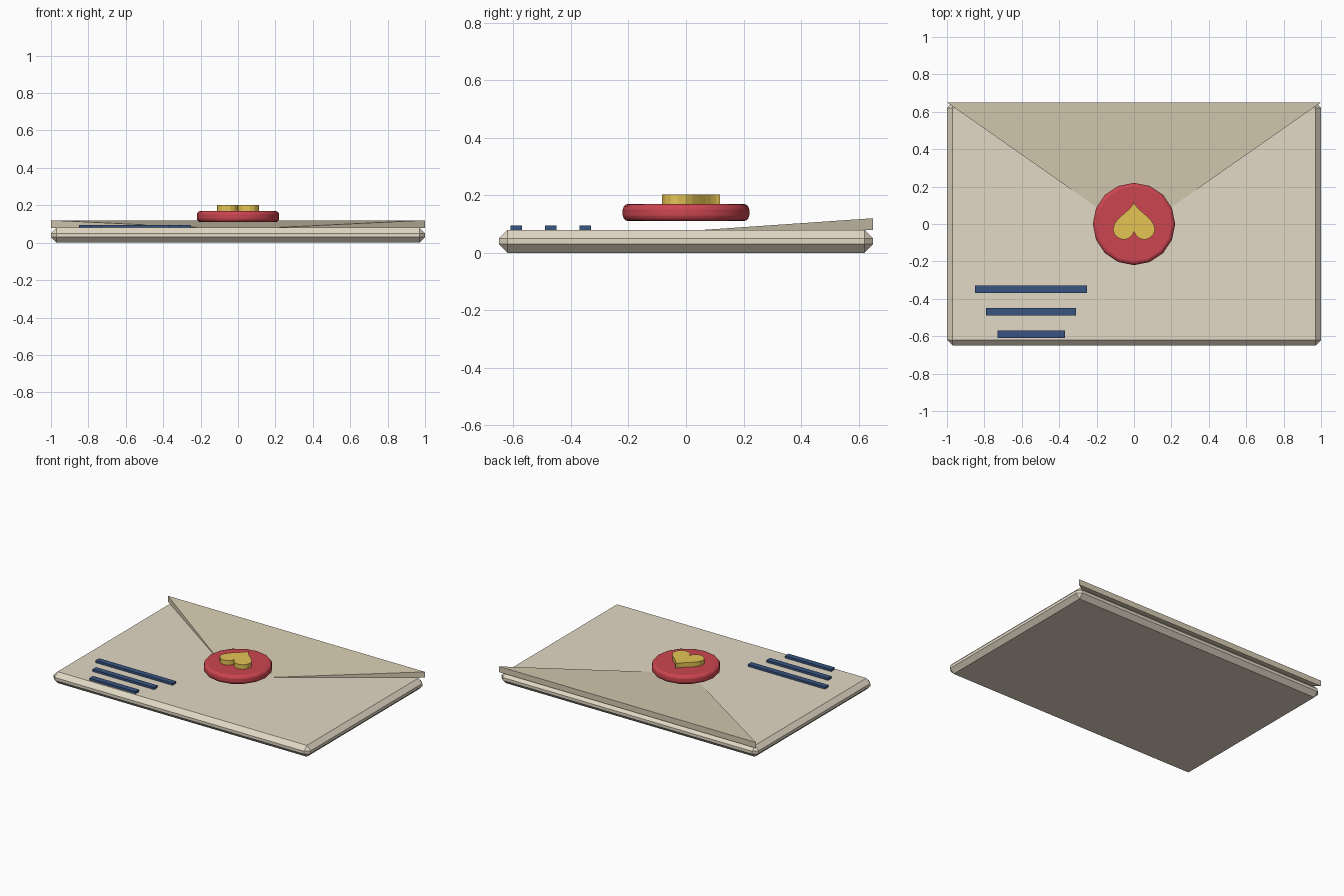
import bpy, bmesh
from math import sin, cos, pi, radians

if "Cube" in bpy.data.objects:
    bpy.data.objects.remove(bpy.data.objects["Cube"])


def material(name, rgb):
    m = bpy.data.materials.new(name)
    m.diffuse_color = (*rgb, 1)
    m.use_nodes = True
    m.node_tree.nodes["Principled BSDF"].inputs["Base Color"].default_value = m.diffuse_color
    return m


CREAM = material("cream_paper", (0.76, 0.69, 0.56))
TAN = material("tan_paper", (0.68, 0.60, 0.45))
RED = material("red_wax", (0.60, 0.06, 0.08))
GOLD = material("gold", (0.78, 0.55, 0.09))
INK = material("blue_ink", (0.04, 0.09, 0.22))


def box(name, center, size, mat):
    bpy.ops.mesh.primitive_cube_add(size=1, location=center)
    ob = bpy.context.object
    ob.name = name
    ob.scale = size
    bpy.ops.object.transform_apply(location=False, rotation=False, scale=True)
    ob.data.materials.append(mat)
    return ob


def bevel(ob, width, segments):
    mod = ob.modifiers.new("bevel", "BEVEL")
    mod.width = width
    mod.segments = segments
    mod.limit_method = 'ANGLE'
    mod.angle_limit = radians(40)


def prism(name, points, thickness, mat):
    # extrude a top outline straight down
    bm = bmesh.new()
    face = bm.faces.new([bm.verts.new(p) for p in points])
    ext = bmesh.ops.extrude_face_region(bm, geom=[face])
    for v in ext["geom"]:
        if isinstance(v, bmesh.types.BMVert):
            v.co.z -= thickness
    bmesh.ops.recalc_face_normals(bm, faces=bm.faces)
    me = bpy.data.meshes.new(name)
    bm.to_mesh(me)
    bm.free()
    me.materials.append(mat)
    ob = bpy.data.objects.new(name, me)
    bpy.context.collection.objects.link(ob)
    return ob


# Envelope body with chamfered edges
body = box("envelope_body", (0, 0, 0.04), (2, 1.3, 0.08), CREAM)
bevel(body, 0.03, 1)

# Sloping triangular flap, its tip sinking into the body
prism("flap", [(-1, 0.65, 0.12), (0, -0.05, 0.072), (1, 0.65, 0.12)], 0.04, TAN)

# Wax seal
bpy.ops.mesh.primitive_cylinder_add(vertices=16, radius=0.22, depth=0.06,
                                    location=(0, 0, 0.14))
seal = bpy.context.object
seal.name = "wax_seal"
seal.data.materials.append(RED)
bpy.ops.object.shade_smooth_by_angle(angle=radians(30))
bevel(seal, 0.02, 3)
# keep the bevel ahead of any smoothing modifier
seal.modifiers.move(len(seal.modifiers) - 1, 0)

# Heart emblem, point towards the back
N, S = 32, 0.007
heart = []
for i in range(N):
    t = 2 * pi * i / N
    y = 13 * cos(t) - 5 * cos(2 * t) - 2 * cos(3 * t) - cos(4 * t)
    heart.append((16 * S * sin(t) ** 3, -S * y, 0.202))
prism("heart_emblem", heart, 0.034, GOLD)

# Address lines
for i in range(3):
    box(f"address_line_{i + 1}", (-0.55, -0.35 - 0.12 * i, 0.0865),
        (0.6 - 0.12 * i, 0.04, 0.017), INK)
